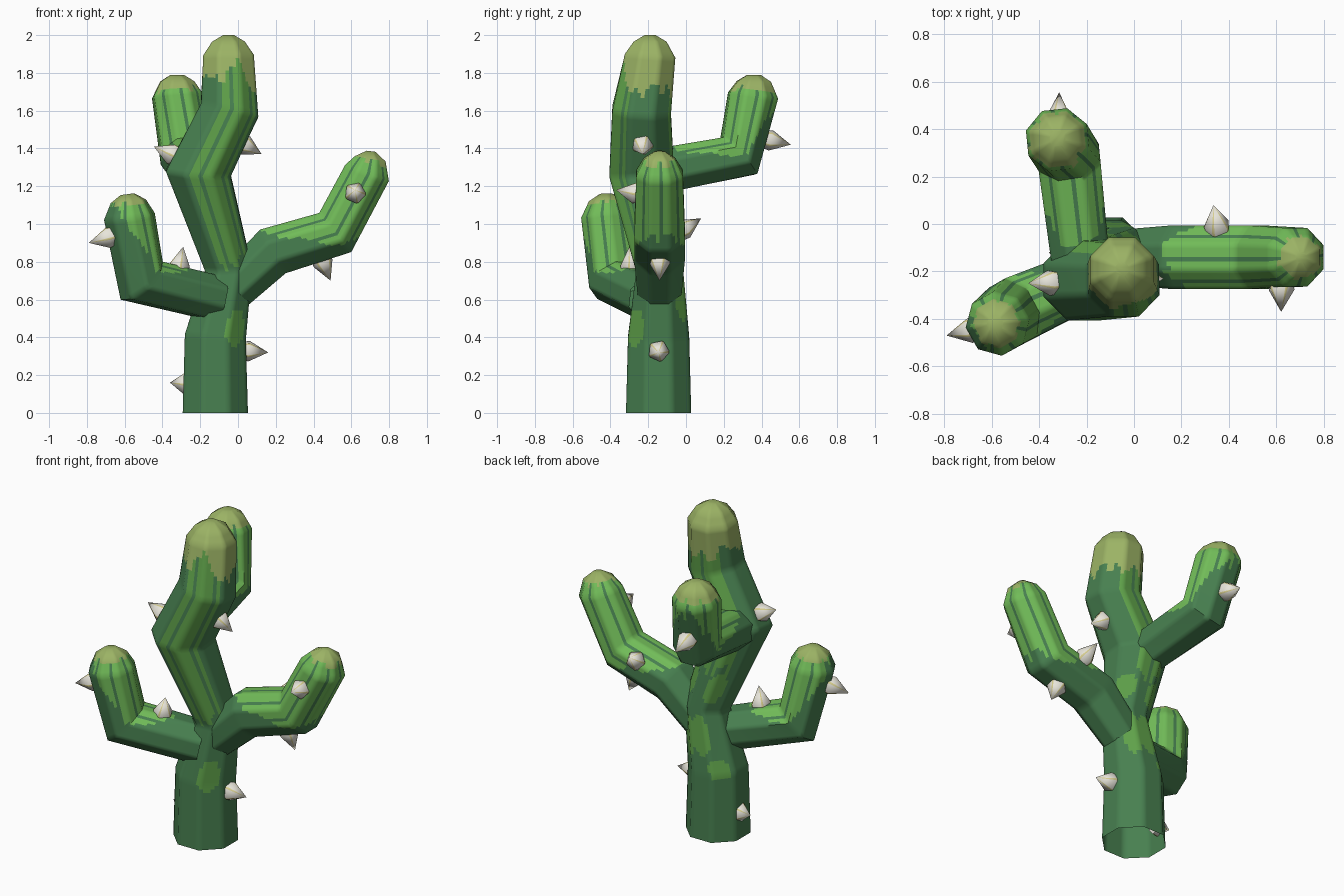
import bpy, bmesh, math, random
from mathutils import Vector

if "Cube" in bpy.data.objects:
    bpy.data.objects.remove(bpy.data.objects["Cube"])

random.seed(4)
SIDES, SUB, STEP = 8, 6, 0.022
COLS = SIDES * SUB


def material(name, rgb):
    m = bpy.data.materials.new(name)
    m.diffuse_color = (*rgb, 1)
    m.use_nodes = True
    m.node_tree.nodes["Principled BSDF"].inputs["Base Color"].default_value = m.diffuse_color
    return m


DARK = material("dark green", (0.064, 0.215, 0.08))
LIGHT = material("light green", (0.165, 0.50, 0.098))
MID = material("mid green", (0.115, 0.36, 0.068))
TIP = material("olive tip", (0.33, 0.45, 0.13))
SPIKE = material("pale spike", (0.80, 0.78, 0.70))
VEIN = material("yellow vein", (0.68, 0.62, 0.28))


def finish(bm, name, mats, angle):
    bmesh.ops.recalc_face_normals(bm, faces=bm.faces[:])
    me = bpy.data.meshes.new(name)
    bm.to_mesh(me)
    bm.free()
    for m in mats:
        me.materials.append(m)
    ob = bpy.data.objects.new(name, me)
    bpy.context.collection.objects.link(ob)
    bpy.ops.object.select_all(action='DESELECT')
    ob.select_set(True)
    bpy.context.view_layer.objects.active = ob
    bpy.ops.object.shade_smooth_by_angle(angle=math.radians(angle))
    return ob


def limb(name, path, heading, rule, mats):
    """Open eight-sided tube through (x, y, z, radius); rule picks each cell's colour."""
    pts = [Vector(p[:3]) for p in path]
    side = Vector(heading).cross(Vector((0, 0, 1))).normalized()
    key = []
    for i, p in enumerate(pts):
        t = Vector((0, 0, 0))
        if i > 0:
            t += (p - pts[i - 1]).normalized()
        if i < len(pts) - 1:
            t += (pts[i + 1] - p).normalized()
        t.normalize()
        u = (side - t * side.dot(t)).normalized()
        v = u.cross(t)
        corners = []
        for k in range(SIDES):
            a = math.tau * (k + 0.5) / SIDES
            corners.append(p + path[i][3] * 1.05 * (u * math.cos(a) + v * math.sin(a)))
        key.append([corners[c // SUB].lerp(corners[(c // SUB + 1) % SIDES], c % SUB / SUB)
                    for c in range(COLS)])
    # straight rows between the key rings
    rows, dist, s = [key[0]], [0], 0
    for i in range(len(pts) - 1):
        length = (pts[i + 1] - pts[i]).length
        n = max(1, round(length / STEP))
        for j in range(1, n + 1):
            rows.append([a.lerp(b, j / n) for a, b in zip(key[i], key[i + 1])])
            dist.append(s + length * j / n)
        s += length
    bm = bmesh.new()
    grid = [[bm.verts.new(q) for q in row] for row in rows]
    raw = [random.uniform(-1, 1) for _ in range(COLS)]
    jitter = [(raw[c - 1] + raw[c]) * 0.6 for c in range(COLS)]
    for r in range(len(grid) - 1):
        d = (dist[r] + dist[r + 1]) / 2
        for c in range(COLS):
            e = (c + 1) % COLS
            f = bm.faces.new((grid[r][c], grid[r][e], grid[r + 1][e], grid[r + 1][c]))
            ang = math.tau * ((c + 0.5) / COLS + 0.5 / SIDES)
            z = f.calc_center_median().z
            f.material_index = rule(c, ang, d / s, s - d, z, jitter[c])
    bm.faces.new(grid[-1]).material_index = 2
    return finish(bm, name, mats, 50)


# Trunk colours: front and back streaks with dark lines, spots, olive top
SPOTS = [(-37, 0.45, 0.10), (140, 0.44, 0.06), (172, 0.63, 0.12), (-149, 0.62, 0.13),
         (-135, 0.95, 0.09), (150, 0.92, 0.10)]


def trunk_rule(c, ang, t, end, z, j):
    deg = math.degrees(ang)

    def off(a):
        return abs((deg - a + 180) % 360 - 180)
    near = off(-20)
    if end < (0.13 + 0.004 * near if near < 30 else 0.27) + 0.045 * j:
        return 2
    if near < 38 and 0.78 + 0.06 * j < z and c % 6 != 2:
        return 1
    if off(170) < 42 and 1.0 + 0.08 * j < z and c % 6 != 2:
        return 1
    for a, h, half in SPOTS:
        if (off(a) / 23) ** 2 + ((z - h) / half) ** 2 < 1:
            return 1
    return 0


# Arm colours: light on the inner side, spreading round towards the tip
def arm_rule(start, spread, tip):
    def rule(c, ang, t, end, z, j):
        if end < tip + 0.015 * j:
            return 2
        limit = 0.85 - (t - start) * spread + 0.12 * j
        if t > start + 0.05 * j and math.sin(ang) > limit and c % 6 != 2:
            return 1
        return 0
    return rule


limb("trunk", [(-.12, -.145, 0, .178), (-.12, -.145, .40, .167), (-.05, -.14, .76, .128),
               (-.21, -.235, 1.27, .177), (-.045, -.235, 1.60, .16), (-.05, -.19, 1.89, .138),
               (-.05, -.19, 1.965, .09), (-.05, -.19, 2.0, .03)],
     (1, 0, 0), trunk_rule, [DARK, MID, TIP])
limb("right_arm", [(-.02, -.14, .66, .12), (.185, -.14, .855, .138), (.515, -.14, .955, .138),
                   (.683, -.14, 1.27, .127), (.70, -.14, 1.345, .085), (.705, -.14, 1.385, .025)],
     (1, 0, 0), arm_rule(.27, 5.0, .05), [DARK, LIGHT, TIP])
limb("left_arm", [(-.11, -.19, .605, .12), (-.51, -.37, .70, .143), (-.575, -.42, 1.04, .13),
                  (-.58, -.42, 1.12, .09), (-.585, -.42, 1.158, .035)],
     (-.87, -.5, 0), arm_rule(.3, 2.7, .055), [DARK, LIGHT, TIP])
limb("back_arm", [(-.22, -.2, 1.27, .125), (-.275, .28, 1.36, .136), (-.322, .355, 1.68, .133),
                  (-.322, .36, 1.755, .09), (-.322, .36, 1.79, .035)],
     (-.1, 1, 0), arm_rule(.15, 2.6, .085), [DARK, LIGHT, TIP])


# Spikes: swollen cones with narrow yellow veins
def spike(name, base, tip):
    base, tip = Vector(base), Vector(tip)
    rot = (tip - base).normalized().to_track_quat('Z', 'Y')
    angles = [math.radians(72 * k + a) for k in range(5) for a in (0, 60)]
    n = len(angles)
    bm = bmesh.new()
    rings = [[bm.verts.new(base + (tip - base) * f + rot @ Vector(
        (r * math.cos(a), r * math.sin(a), 0))) for a in angles]
        for f, r in ((-0.1, .048), (.22, .056))]
    top = bm.verts.new(tip)
    for k in range(n):
        e = (k + 1) % n
        for f in (bm.faces.new((rings[0][k], rings[0][e], rings[1][e], rings[1][k])),
                  bm.faces.new((rings[1][k], rings[1][e], top))):
            f.material_index = k % 2
    bm.faces.new(rings[0])
    finish(bm, name, [SPIKE, VEIN], 60)


for i, (b, t) in enumerate([
    ((.03, -.145, .33), (.16, -.145, .32)),
    ((-.265, -.13, .155), (-.36, -.12, .16)),
    ((-.33, -.245, 1.36), (-.445, -.25, 1.41)),
    ((.015, -.23, 1.43), (.125, -.23, 1.37)),
    ((.62, -.25, 1.16), (.62, -.37, 1.18)),
    ((.44, -.14, .82), (.49, -.14, .70)),
    ((.355, -.03, .96), (.335, .08, 1.03)),
    ((-.315, -.29, .755), (-.29, -.30, .88)),
    ((-.665, -.44, .935), (-.79, -.47, .90)),
    ((-.315, .42, 1.45), (-.315, .555, 1.42)),
]):
    spike(f"spike_{i + 1}", b, t)
